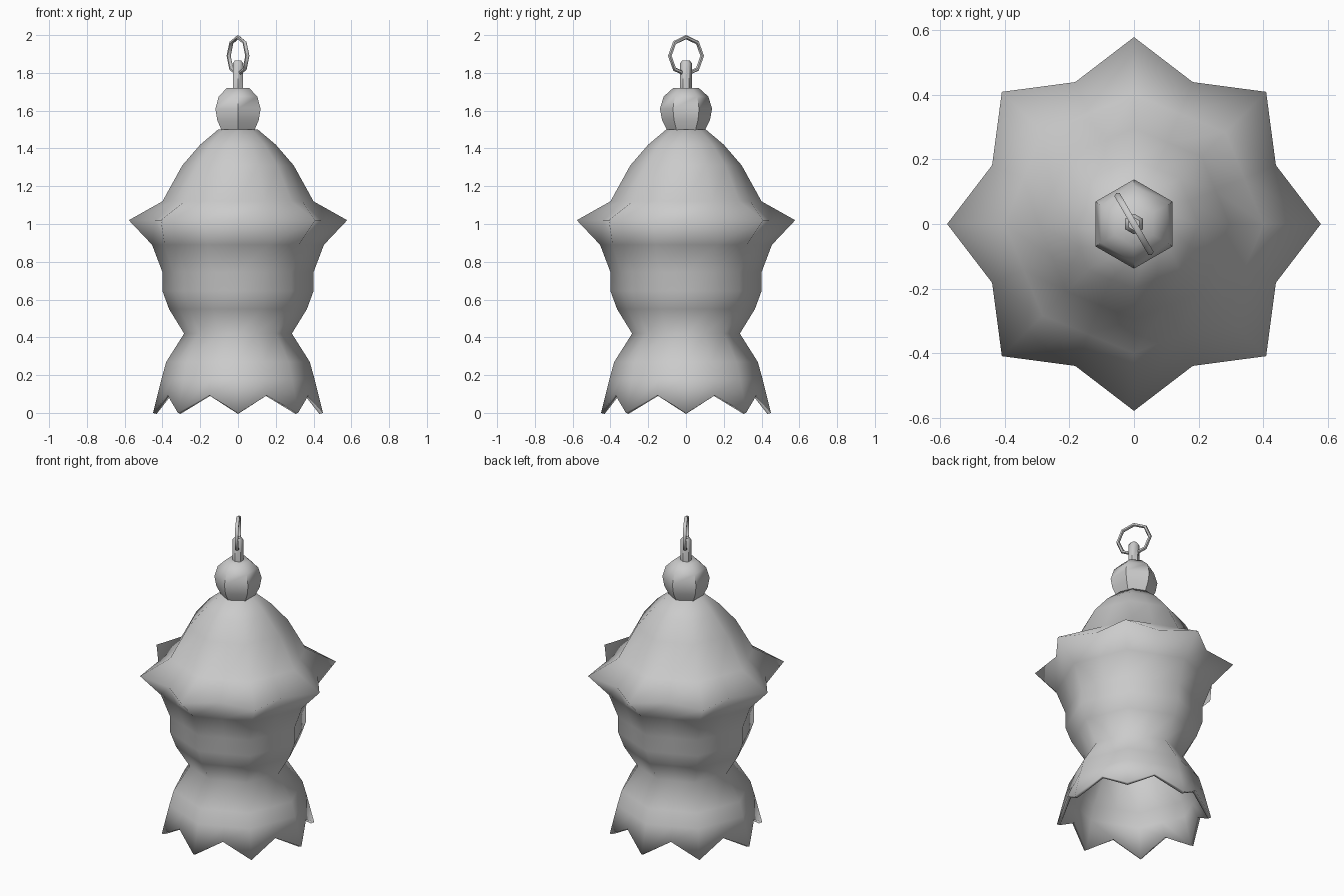
import bpy, bmesh, math
from math import cos, sin, pi

if "Cube" in bpy.data.objects:
    bpy.data.objects.remove(bpy.data.objects["Cube"])


def make_object(name, bm, angle=75):
    bmesh.ops.recalc_face_normals(bm, faces=bm.faces)
    mesh = bpy.data.meshes.new(name)
    bm.to_mesh(mesh)
    bm.free()
    obj = bpy.data.objects.new(name, mesh)
    bpy.context.collection.objects.link(obj)
    bpy.ops.object.select_all(action='DESELECT')
    obj.select_set(True)
    bpy.context.view_layer.objects.active = obj
    bpy.ops.object.shade_smooth_by_angle(angle=math.radians(angle))
    return obj


def bridge(bm, rings):
    for a, b in zip(rings, rings[1:]):
        n = len(a)
        for i in range(n):
            j = (i + 1) % n
            bm.faces.new((a[i], a[j], b[j], b[i]))


def lathe(name, profile, sides, start=0.0):
    bm = bmesh.new()
    rings = []
    for r, z in profile:
        rings.append([bm.verts.new((r * cos(start + 2 * pi * i / sides),
                                    r * sin(start + 2 * pi * i / sides), z))
                      for i in range(sides)])
    bridge(bm, rings)
    bm.faces.new(rings[0])
    bm.faces.new(rings[-1])
    return make_object(name, bm, 50)


# Octagonal bell: corner radius, corner z, mid-side radius, mid-side z
def flat(r, z):
    return (r, z, r * cos(pi / 8), z)


bell_rings = [
    (0.45, 0.0, 0.405, 0.095),        # zigzag hem
    flat(0.405, 0.18), flat(0.38, 0.27), flat(0.285, 0.42),
    flat(0.365, 0.55), flat(0.40, 0.645), flat(0.40, 0.745),
    flat(0.455, 0.89),
    (0.578, 1.02, 0.475, 1.02),       # eight-pointed flange
    flat(0.40, 1.12), flat(0.295, 1.31), flat(0.20, 1.42), flat(0.105, 1.50),
]
bm = bmesh.new()
rings = []
for rc, zc, rm, zm in bell_rings:
    ring = []
    for i in range(16):
        r, z = (rc, zc) if i % 2 == 0 else (rm, zm)
        ring.append(bm.verts.new((r * cos(pi * i / 8), r * sin(pi * i / 8), z)))
    rings.append(ring)
bridge(bm, rings)
bm.faces.new(rings[-1])
bell = make_object("bell_body", bm, 180)
shell = bell.modifiers.new("shell", 'SOLIDIFY')
shell.thickness = 0.02
shell.offset = -1

# Six-sided ball finial
lathe("top_ball", [(0.10, 1.495), (0.127, 1.55), (0.138, 1.61),
                   (0.118, 1.675), (0.068, 1.72)], 6, pi / 2)

# Stem
lathe("stem", [(0.032, 1.70), (0.032, 1.85), (0.02, 1.865)], 6, pi / 2)

# Hanging ring
bm = bmesh.new()
hoops = []
for i in range(8):
    a = 2 * pi * i / 8
    hoop = []
    for k in range(6):
        t = 2 * pi * k / 6
        d = 0.099 + 0.011 * cos(t)
        hoop.append(bm.verts.new((d * cos(a), 0.011 * sin(t), d * sin(a))))
    hoops.append(hoop)
bridge(bm, hoops + [hoops[0]])
hanger = make_object("hanging_ring", bm, 60)
hanger.location = (0, 0, 1.89)
hanger.rotation_euler = (0, 0, -pi / 3)
